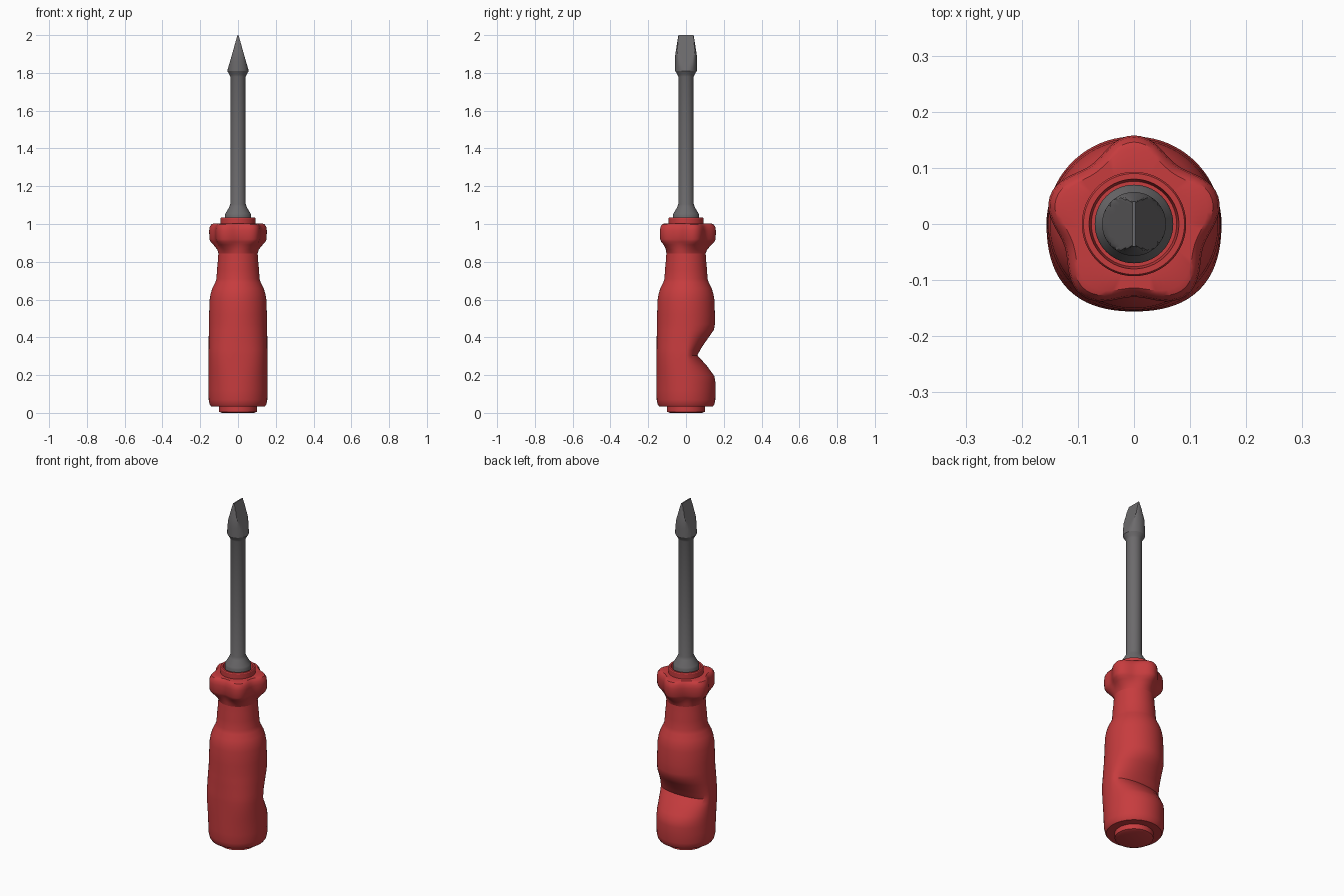
import bpy, bmesh, math

if "Cube" in bpy.data.objects:
    bpy.data.objects.remove(bpy.data.objects["Cube"])

N = 80


def material(name, rgb):
    m = bpy.data.materials.new(name)
    m.diffuse_color = (*rgb, 1)
    m.use_nodes = True
    m.node_tree.nodes["Principled BSDF"].inputs["Base Color"].default_value = m.diffuse_color
    return m


red = material("red plastic", (0.57, 0.045, 0.048))
steel = material("dark steel", (0.15, 0.145, 0.15))


def lerp(table, z):
    """Piecewise linear lookup of a value at height z."""
    if z <= table[0][0]:
        return table[0][1]
    for (z0, v0), (z1, v1) in zip(table, table[1:]):
        if z <= z1:
            return v0 + (v1 - v0) * (z - z0) / (z1 - z0)
    return table[-1][1]


def loft(name, profile, mat, shape=None, angle=30):
    """Stack rings (z, r); shape may bend each ring point."""
    bm = bmesh.new()
    rings = []
    for z, r in profile:
        ring = []
        for i in range(N):
            a = 2 * math.pi * i / N
            x, y = r * math.cos(a), r * math.sin(a)
            if shape:
                x, y = shape(x, y, z, a, r)
            ring.append(bm.verts.new((x, y, z)))
        rings.append(ring)
    for lo, hi in zip(rings, rings[1:]):
        for i in range(N):
            j = (i + 1) % N
            bm.faces.new((lo[i], lo[j], hi[j], hi[i]))
    bm.faces.new(rings[0][::-1])
    bm.faces.new(rings[-1])
    bmesh.ops.remove_doubles(bm, verts=bm.verts, dist=1e-5)
    bmesh.ops.recalc_face_normals(bm, faces=bm.faces)
    me = bpy.data.meshes.new(name)
    bm.to_mesh(me)
    bm.free()
    me.materials.append(mat)
    ob = bpy.data.objects.new(name, me)
    bpy.context.collection.objects.link(ob)
    bpy.ops.object.select_all(action='DESELECT')
    ob.select_set(True)
    bpy.context.view_layer.objects.active = ob
    bpy.ops.object.shade_smooth_by_angle(angle=math.radians(angle))
    return ob


# Handle: thumb notch pressed into the back, slight swell at the front corners
notch = [(0.16, 0.155), (0.195, 0.15), (0.25, 0.11), (0.305, 0.06),
         (0.35, 0.085), (0.40, 0.12), (0.44, 0.148), (0.47, 0.152)]


def grip_shape(x, y, z, a, r):
    if y > 0 and 0.16 < z < 0.47:
        y *= min(1, lerp(notch, z) / r)
    elif y < 0:
        k = 1 + 0.06 * math.sin(2 * a) ** 2 * math.exp(-((z - 0.3) / 0.13) ** 2)
        x, y = x * k, y * k
    return x, y


grip = [(0.035, 0.1), (0.035, 0.143), (0.045, 0.15), (0.07, 0.155), (0.12, 0.156),
        (0.16, 0.156), (0.195, 0.156), (0.22, 0.156), (0.25, 0.156), (0.28, 0.156),
        (0.305, 0.156), (0.33, 0.156), (0.35, 0.155), (0.40, 0.155), (0.44, 0.154),
        (0.47, 0.153), (0.52, 0.153), (0.60, 0.150), (0.63, 0.145), (0.66, 0.136),
        (0.69, 0.121), (0.71, 0.114), (0.76, 0.111), (0.80, 0.107), (0.845, 0.104)]
loft("handle_grip", grip, red, grip_shape)

# Butt cap under the handle
loft("butt_cap", [(0.0, 0.085), (0.006, 0.1), (0.04, 0.1)], red)


# Collar with five scallops
def collar_shape(x, y, z, a, r):
    depth = 0.028 * max(0, min(1, (r - 0.105) / 0.04))
    k = 1 - depth / r * math.cos(2.5 * (a + math.pi / 2)) ** 2
    return x * k, y * k


collar = [(0.845, 0.104), (0.865, 0.112), (0.89, 0.135), (0.905, 0.150), (0.92, 0.157),
          (0.965, 0.158), (0.985, 0.155), (0.998, 0.146), (1.002, 0.135), (1.002, 0.092)]
loft("scalloped_collar", collar, red, collar_shape)

# Raised rim around the shaft socket
loft("socket_rim", [(1.0, 0.093), (1.03, 0.093), (1.035, 0.09), (1.035, 0.08),
                    (1.004, 0.076)], red)

# Shaft with flared foot and flared head
loft("shaft", [(1.0, 0.07), (1.045, 0.07), (1.055, 0.067), (1.09, 0.046), (1.105, 0.041),
               (1.78, 0.041), (1.79, 0.045), (1.81, 0.057)], steel)

# Flat blade: a round bar cut by two slanting planes
width = [(1.81, 0.057), (1.90, 0.031), (2.0, 0.003)]


def blade_shape(x, y, z, a, r):
    w = lerp(width, z)
    return max(-w, min(w, x)), y


blade = [(1.81, 0.057), (1.83, 0.057), (1.86, 0.057), (1.895, 0.057), (1.92, 0.053),
         (1.96, 0.047), (2.0, 0.04)]
loft("blade_tip", blade, steel, blade_shape, 25)
